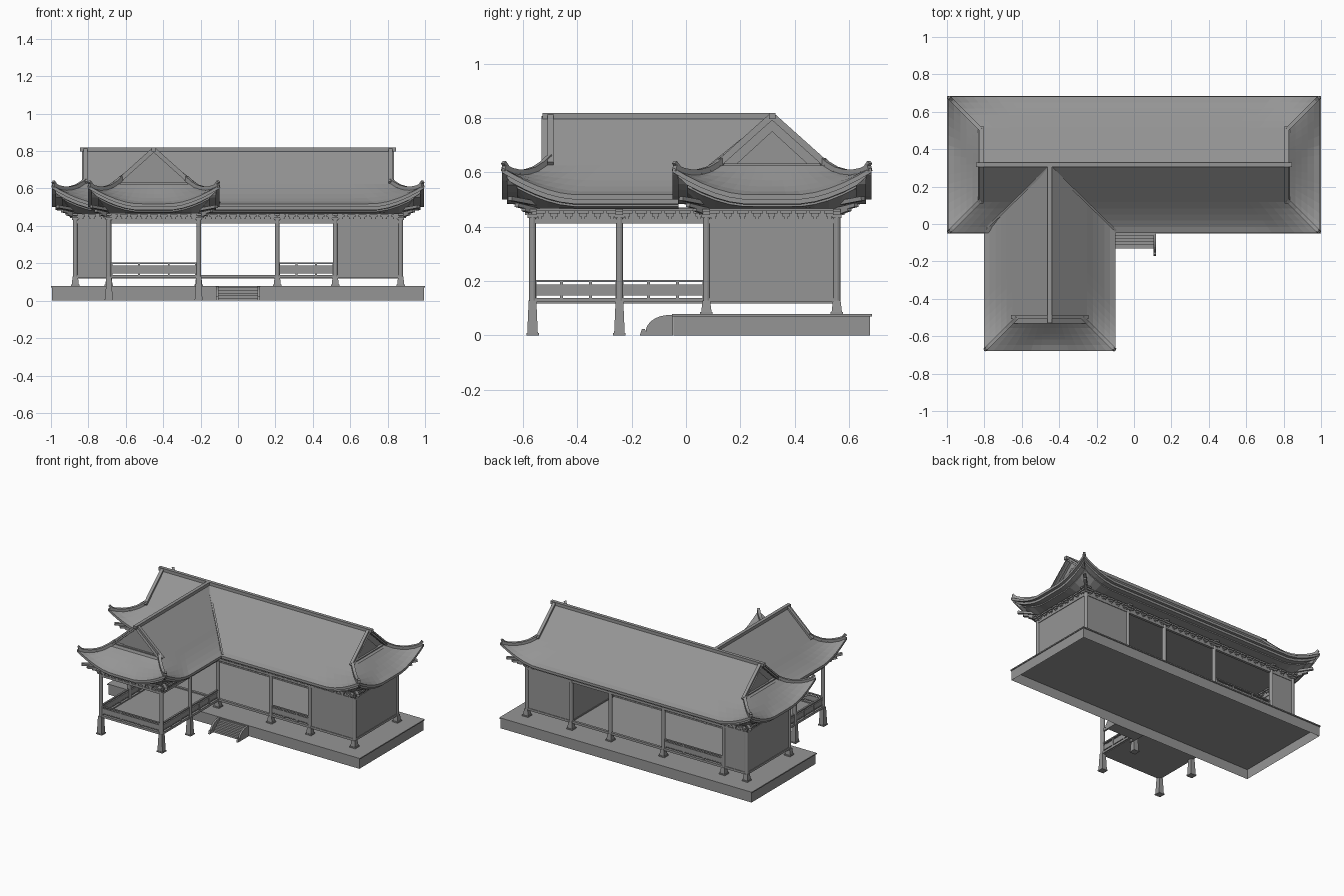
import bpy, bmesh, math
from mathutils import Vector, Matrix

old = bpy.data.objects.get("Cube")
if old:
    bpy.data.objects.remove(old, do_unlink=True)

stone = bpy.data.materials.new("warm_grey")
stone.use_nodes = True
GREY = (0.3, 0.3, 0.3, 1)
stone.diffuse_color = GREY
for node in stone.node_tree.nodes:
    if node.type == 'BSDF_PRINCIPLED':
        node.inputs["Base Color"].default_value = GREY

parts = {}


def mesh(name):
    if name not in parts:
        parts[name] = bmesh.new()
    return parts[name]


def beam(name, p, q, width, height):
    """Box running from p to q."""
    p, q = Vector(p), Vector(q)
    d = q - p
    m = Matrix.Translation((p + q) / 2) @ d.to_track_quat('X', 'Z').to_matrix().to_4x4()
    m = m @ Matrix.Diagonal((d.length, width, height, 1))
    bmesh.ops.create_cube(mesh(name), size=1, matrix=m)


def box(name, x0, x1, y0, y1, z0, z1):
    m = Matrix.Translation(((x0 + x1) / 2, (y0 + y1) / 2, (z0 + z1) / 2))
    m = m @ Matrix.Diagonal((x1 - x0, y1 - y0, z1 - z0, 1))
    bmesh.ops.create_cube(mesh(name), size=1, matrix=m)


def post(name, x, y, z0, z1, r0, r1, sides):
    m = Matrix.Translation((x, y, (z0 + z1) / 2)) @ Matrix.Rotation(math.pi / sides, 4, 'Z')
    bmesh.ops.create_cone(mesh(name), cap_ends=True, segments=sides, radius1=r0,
                          radius2=r1, depth=z1 - z0, matrix=m)


def sheet(name, rows, skip=None):
    """Skin a grid of points."""
    bm = mesh(name)
    grid = [[bm.verts.new(p) for p in row] for row in rows]
    for a, b in zip(grid, grid[1:]):
        for i in range(len(a) - 1):
            if not (skip and skip((a[i].co + a[i + 1].co) / 2)):
                bm.faces.new((a[i], a[i + 1], b[i + 1], b[i]))


# ---- levels and plan lines
SLAB, FLOOR, LINTEL, PLATE = 0.078, 0.13, 0.42, 0.467
RIDGE, GABLE_Z, EAVE = 0.808, 0.625, 0.518
FRONT, BACK, PORCH, MID = 0.075, 0.555, -0.565, -0.245
WX0, WX1, END = -0.69, -0.21, 0.87
AXIS_Y, AXIS_X = 0.317, -0.45
B, BARGE = 0.2, 0.815         # gable half width, barge position along the ridge
N = 14


def lower(t, d):
    lift = 0.1 * t ** 1.5 * max(0, 1 - d / 0.27) ** 1.7
    return GABLE_Z - (GABLE_Z - EAVE) * (1 - (1 - t) ** 1.4) + lift


def half_roof(name, centre, direction, W, valley, skip=None):
    """One curved hip-and-gable end, from the middle of the ridge outwards."""
    du = Vector(direction)
    dv = Vector((-du.y, du.x, 0))
    L = 0.995
    GU = L - (W - B)          # hips run at 45 degrees in plan

    def P(u, v, z):
        return Vector(centre) + du * u + dv * v + Vector((0, 0, z))

    def cap(v):
        return RIDGE - (RIDGE - GABLE_Z) * v / B

    steps = [i / 5 for i in range(6)]
    spread = [1 - (1 - i / N) ** 1.6 for i in range(N + 1)]
    across = [i / N * 2 - 1 for i in range(N + 1)]

    def side(s):
        upper, rows = [], []
        for v in (0, B / 2, B):
            u0 = v * 0.98 if valley else 0
            upper.append([(u0 + (GU + 0.005 - u0) * q, s * v, cap(v)) for q in spread])
        for t in steps:
            v, ext = B + (W - B) * t, GU + (L - GU) * t
            u0 = v * 0.98 if valley else 0
            rows.append([(u, s * v, lower(t, ext - u))
                         for u in (u0 + (ext - u0) * q for q in spread)])
        return upper, rows

    (top_l, left), (top_r, right) = side(-1), side(1)
    skirt = [[(GU - 0.07, B * p, GABLE_Z) for p in across]]
    for t in steps:
        v, u = B + (W - B) * t, GU + (L - GU) * t
        skirt.append([(u, v * p, lower(t, v * (1 - abs(p)))) for p in across])
    for rows in (top_l, top_r, left, right, skirt):
        sheet(name + "_tiles", [[P(*p) for p in r] for r in rows])

    # layered eave edge and soffit
    eave = left[-1] + skirt[-1][1:-1] + right[-1][::-1]

    def inset(k, drop):
        return [P(min(u, L - k), max(-W + k, min(W - k, v)), z - drop) for u, v, z in eave]

    wall_line = [Vector((p.x, p.y, PLATE)) for p in inset(0.12, 0)]
    sheet(name + "_eaves", [inset(0, 0), inset(0, 0.018), inset(0.02, 0.018),
                            inset(0.02, 0.034), inset(0.055, 0.036),
                            inset(0.055, 0.044), wall_line], skip)

    # gable wall with framed triangle
    for u, k in ((0.785, 1), (0.792, 0.72)):
        bm = mesh(name + "_gable")
        bm.faces.new([bm.verts.new(P(u, v * k, z)) for v, z in
                      ((-B, 0.62), (B, 0.62), (0, 0.62 + 0.183 * k))])
    beam(name + "_gable", P(0.795, 0.02 - B, 0.626), P(0.795, B - 0.02, 0.626), 0.02, 0.012)

    # main, gable and hip ridges
    ridges = name + "_ridges"
    beam(ridges, P(0, 0, RIDGE), P(0.845, 0, RIDGE), 0.024, 0.022)
    for s in (-1, 1):
        beam(ridges, P(BARGE, 0, RIDGE), P(BARGE, s * B, GABLE_Z + 0.004), 0.022, 0.024)
        v0 = B - (GU - BARGE)
        hip = [P(BARGE, s * v0, cap(v0) + 0.005)]
        hip += [P(GU + (L - GU) * t, s * (B + (W - B) * t), lower(t, 0) + 0.004)
                for t in steps[:-1] + [0.96]]
        for a, b in zip(hip, hip[1:]):
            beam(ridges, a, b, 0.02, 0.024)
        out = (hip[-1] - hip[-2]).normalized()
        beam(ridges, hip[-1] - out * 0.03, hip[-1] + Vector((0, 0, 0.02)), 0.016, 0.014)
        # angled brackets carrying the corner
        for z, r, h in ((0.452, 0.05, 0.012), (0.468, 0.075, 0.014), (0.492, 0.1, 0.016)):
            beam("corner_brackets", P(0.86, s * 0.23, z - 0.008),
                 P(0.865 + r, s * (0.235 + r), z + 0.012), 0.02, h)
        if valley:
            beam(ridges, P(0.01, 0, RIDGE - 0.008), P(W, s * W, EAVE + 0.005), 0.012, 0.008)


def under_wing(p):
    return p.y < 0.2 and abs(p.x - AXIS_X) < 0.24


for sx in (-1, 1):
    half_roof("hall_roof", (0, AXIS_Y, 0), (sx, 0, 0), 0.366, False, under_wing)
half_roof("wing_roof", (AXIS_X, AXIS_Y, 0), (0, -1, 0), 0.352, True)

# ---- hollow stone platform and steps
rim = [(-0.994, -0.046), (0.994, -0.046), (0.994, 0.678), (-0.994, 0.678), (-0.994, -0.046)]
sheet("platform", [[(x, y, z) for x, y in rim] for z in (0, 0.07)])
box("platform_slab", -1, 1, -0.052, 0.685, 0.07, SLAB)
for i in range(5):
    box("steps", -0.105, 0.105, -0.13 + i * 0.017, -0.047, i * 0.014, (i + 1) * 0.014)
profile = [(-0.047, 0), (-0.047, 0.075)]
for i in range(9):
    a = i / 8 * math.pi / 2
    profile.append((-0.06 - 0.088 * math.sin(a), 0.014 + 0.061 * math.cos(a)))
profile += [(-0.152, 0.024), (-0.162, 0.024), (-0.17, 0.0)]
for x in (-0.118, 0.105):
    bm = mesh("step_cheeks")
    face = bm.faces.new([bm.verts.new((x, y, z)) for y, z in profile])
    new = bmesh.ops.extrude_face_region(bm, geom=[face])["geom"]
    bmesh.ops.translate(bm, vec=(0.013, 0, 0),
                        verts=[g for g in new if isinstance(g, bmesh.types.BMVert)])

# ---- columns with flared stone feet and capitals
hall_x = (-END, WX0, WX1, 0.21, 0.52, END)
columns = [(x, y, SLAB) for x in hall_x for y in (FRONT, BACK)]
columns += [(x, y, 0) for x in (WX0, WX1) for y in (PORCH, MID)]
for x, y, base in columns:
    box("column_feet", x - 0.023, x + 0.023, y - 0.023, y + 0.023, base, base + 0.008)
    post("column_feet", x, y, base, 0.128, 0.028, 0.02, 4)
    post("columns", x, y, 0.12, 0.45, 0.0135, 0.0135, 12)
    for z, r in ((0.432, 0.018), (0.443, 0.028), (0.455, 0.036)):
        box("capitals", x - r, x + r, y - 0.014, y + 0.014, z, z + 0.011)
        box("capitals", x - 0.014, x + 0.014, y - r, y + r, z, z + 0.011)

# ---- floors and flat ceilings
for part, z in (("floor", 0.118), ("ceiling", 0.459)):
    box("hall_" + part, -END, END, FRONT, BACK, z, z + 0.012)
    box("wing_" + part, WX0, WX1, PORCH, FRONT, z, z + 0.012)


def bay(p, q, kind, frieze=True):
    """Fill the space between two columns."""
    p, q = Vector((*p, 0)), Vector((*q, 0))

    def at(f, z):
        return p.lerp(q, f) + Vector((0, 0, z))

    def bar(name, z, w, h):
        beam(name, at(0, z), at(1, z), w, h)

    bar("sills", 0.13, 0.018, 0.016)
    bar("lintels", LINTEL, 0.018, 0.016)
    if frieze:
        bar("bracket_frieze", 0.463, 0.02, 0.008)
        bar("frieze_boards", 0.445, 0.008, 0.036)
        n = max(2, round((q - p).length / 0.055))
        axis = (q - p).normalized()
        for i in range(n):
            c = at((i + 0.5) / n, 0)
            for z, r, w in ((0.433, 0.007, 0.02), (0.443, 0.013, 0.03), (0.454, 0.021, 0.044)):
                up = Vector((0, 0, z))
                beam("bracket_frieze", c - axis * r + up, c + axis * r + up, w, 0.011)
    if kind == "wall":
        bar("walls", (FLOOR + LINTEL) / 2, 0.01, LINTEL - FLOOR)
    elif kind == "rail":
        bar("railings", 0.2, 0.012, 0.008)
        bar("railings", 0.185, 0.01, 0.005)
        bar("railings", 0.149, 0.01, 0.005)
        bar("railing_panels", 0.167, 0.006, 0.036)
        for f in (0.03, 1 / 3, 2 / 3, 0.97):
            beam("railings", at(f, 0.13), at(f, 0.2), 0.01, 0.01)


kinds = {FRONT: ("wall", "open", "open", "rail", "wall"),
         BACK: ("wall", "rail", "open", "open", "wall")}
for y, row in kinds.items():
    for x0, x1, kind in zip(hall_x, hall_x[1:], row):
        bay((x0, y), (x1, y), kind, not (y == FRONT and x0 == WX0))
for x in (-END, END):
    bay((x, FRONT), (x, BACK), "wall")
bay((0.52, FRONT), (0.52, BACK), "wall", False)
for x in (WX0, WX1):
    bay((x, PORCH), (x, MID), "rail")
    bay((x, MID), (x, FRONT), "rail")
bay((WX0, PORCH), (WX1, PORCH), "rail")

# ---- turn every part into an object
for name, bm in parts.items():
    bmesh.ops.remove_doubles(bm, verts=bm.verts, dist=0.00001)
    bmesh.ops.recalc_face_normals(bm, faces=bm.faces)
    data = bpy.data.meshes.new(name)
    bm.to_mesh(data)
    bm.free()
    data.materials.append(stone)
    bpy.context.collection.objects.link(bpy.data.objects.new(name, data))
